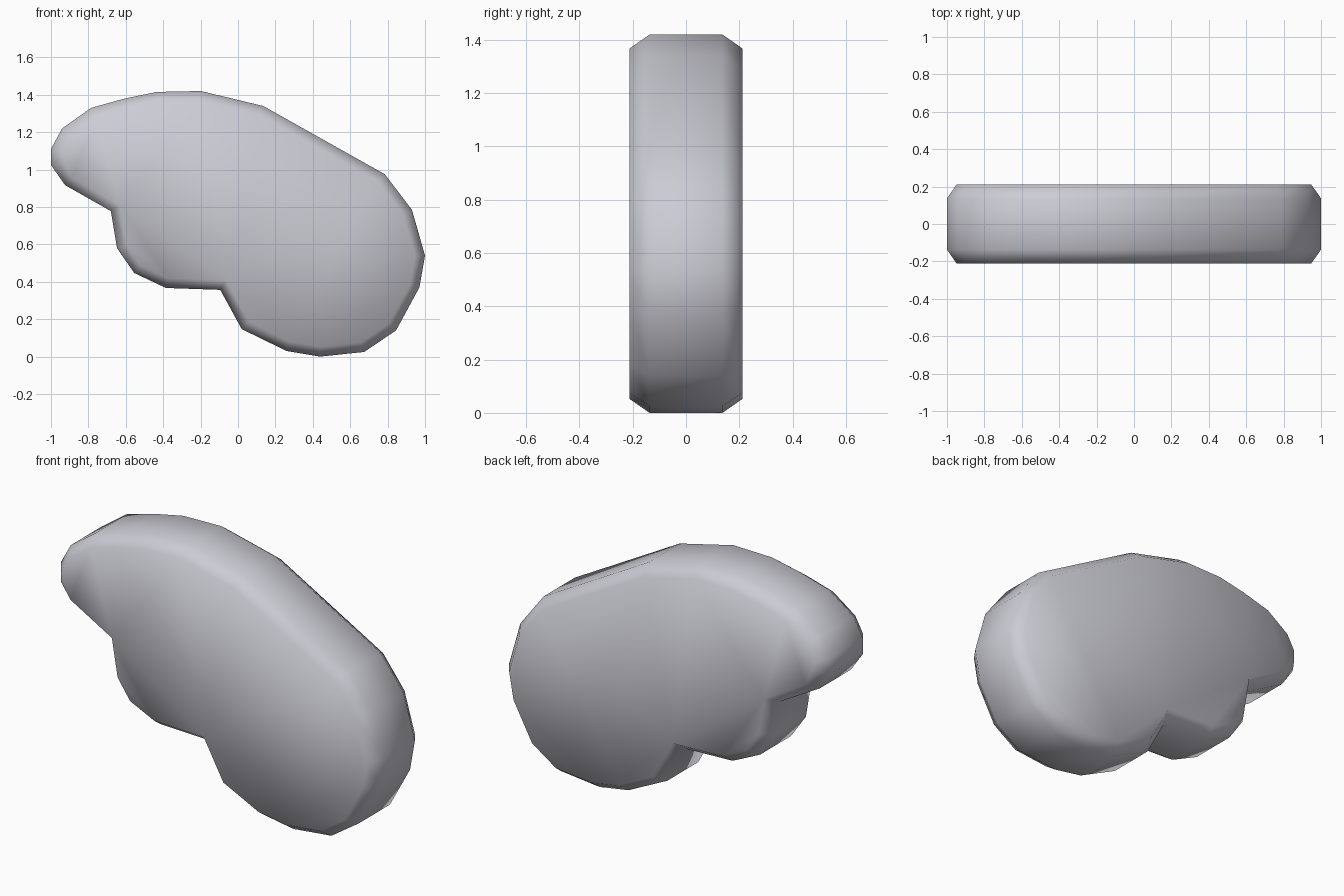
import bpy, bmesh
from mathutils import Vector

if "Cube" in bpy.data.objects:
    bpy.data.objects.remove(bpy.data.objects["Cube"])

# Outline of the slab in the x-z plane, clockwise seen from the front
OUTLINE = [(-1.0, 1.11), (-.94, 1.22), (-.785, 1.33), (-.605, 1.38), (-.435, 1.415),
           (-.20, 1.42), (.135, 1.34), (.785, .975), (.93, .785), (1.0, .54),
           (.97, .37), (.845, .14), (.675, .025), (.44, .0), (.26, .03),
           (.02, .147), (-.095, .357), (-.385, .367), (-.555, .447), (-.647, .58),
           (-.68, .778), (-.925, .917), (-1.0, 1.025)]
HALF, RIM, INSET = .212, .137, .052


def inset(points, d):
    """Mitred inward offset of a clockwise outline."""
    out = []
    for i, p in enumerate(points):
        p = Vector(p)
        a = (p - Vector(points[i - 1])).normalized()
        b = (Vector(points[(i + 1) % len(points)]) - p).normalized()
        na, nb = Vector((a.y, -a.x)), Vector((b.y, -b.x))
        out.append(p + (na + nb) * d / (1 + na.dot(nb)))
    return out


grey = bpy.data.materials.new("pale_grey")
grey.diffuse_color = (.6, .6, .66, 1)
grey.use_nodes = True
grey.node_tree.nodes["Principled BSDF"].inputs["Base Color"].default_value = grey.diffuse_color

# Four loops from front to back: cap, rim, rim, cap
inner = inset(OUTLINE, INSET)
bm = bmesh.new()
loops = [[bm.verts.new((p[0], y, p[1])) for p in pts]
         for pts, y in ((inner, -HALF), (OUTLINE, -RIM), (OUTLINE, RIM), (inner, HALF))]
n = len(OUTLINE)
for a, b in zip(loops, loops[1:]):
    for i in range(n):
        j = (i + 1) % n
        bm.faces.new((a[i], a[j], b[j], b[i]))
bm.faces.new(loops[0])
bm.faces.new(loops[-1][::-1])
bmesh.ops.recalc_face_normals(bm, faces=bm.faces)
bmesh.ops.triangulate(bm, faces=[f for f in bm.faces if len(f.verts) > 4])
for f in bm.faces:
    f.smooth = True

mesh = bpy.data.meshes.new("lobed_slab")
bm.to_mesh(mesh)
bm.free()
mesh.materials.append(grey)
bpy.context.collection.objects.link(bpy.data.objects.new("lobed_slab", mesh))
